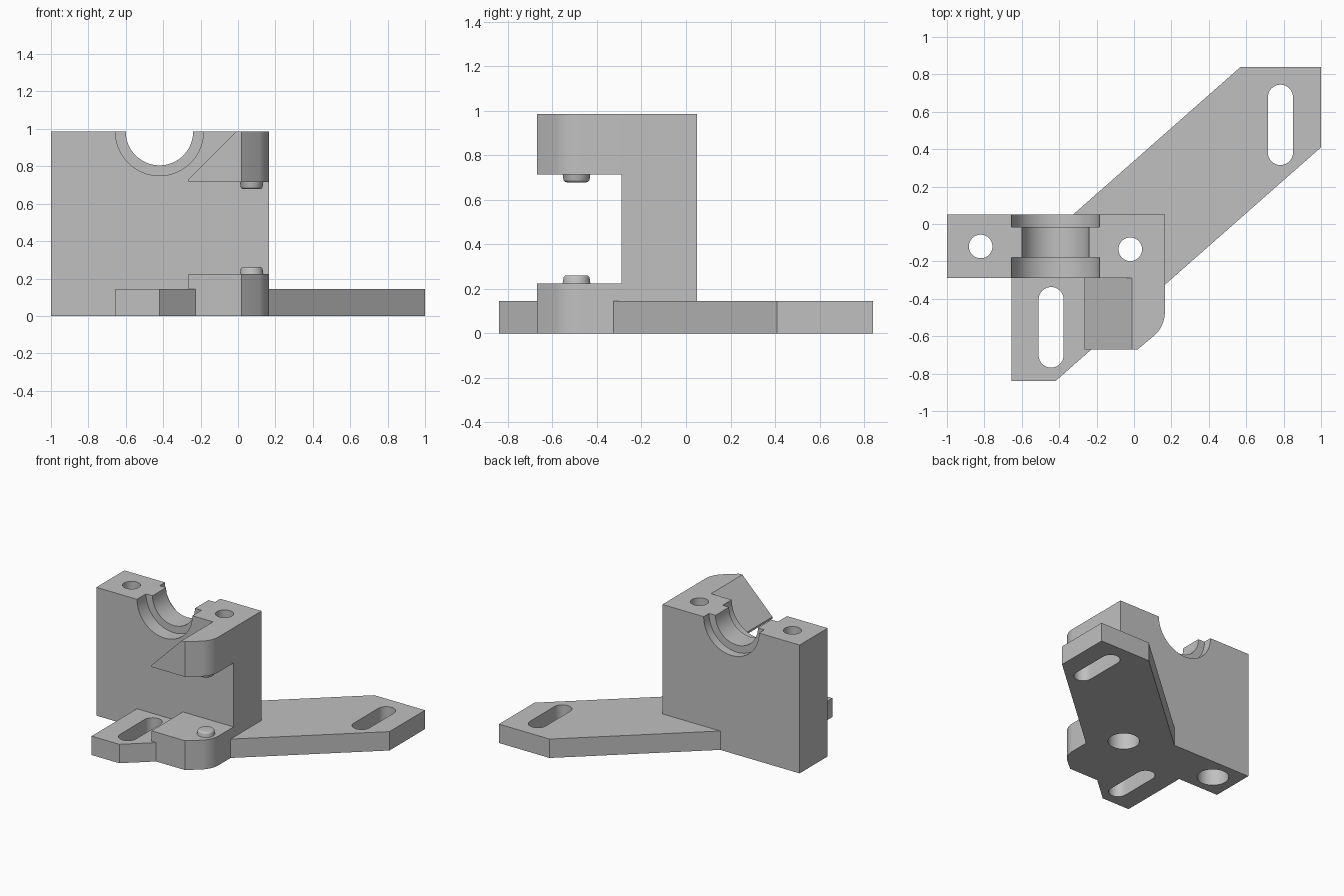
import bpy, bmesh, math
from mathutils import Matrix, Vector

cube = bpy.data.objects.get("Cube")
if cube:
    bpy.data.objects.remove(cube, do_unlink=True)

grey = bpy.data.materials.new("plain grey")
grey.use_nodes = True
grey.diffuse_color = (0.53, 0.53, 0.53, 1)
grey.node_tree.nodes["Principled BSDF"].inputs["Base Color"].default_value = (0.53, 0.53, 0.53, 1)


def add_object(name, bm):
    bmesh.ops.recalc_face_normals(bm, faces=bm.faces)
    mesh = bpy.data.meshes.new(name)
    bm.to_mesh(mesh)
    bm.free()
    mesh.materials.append(grey)
    obj = bpy.data.objects.new(name, mesh)
    bpy.context.collection.objects.link(obj)
    return obj


def prism(name, outline, low, high, axis="z"):
    """Extrude a closed outline along z (points are x, y) or y (points are x, z)."""
    def place(p, h):
        return (p[0], p[1], h) if axis == "z" else (p[0], h, p[1])
    bm = bmesh.new()
    face = bm.faces.new([bm.verts.new(place(p, low)) for p in outline])
    moved = bmesh.ops.extrude_face_region(bm, geom=[face])["geom"]
    shift = Vector((0, 0, high - low)) if axis == "z" else Vector((0, high - low, 0))
    bmesh.ops.translate(bm, vec=shift, verts=[g for g in moved if isinstance(g, bmesh.types.BMVert)])
    return add_object(name, bm)


def arc(cx, cy, r, start, end, steps):
    angles = [math.radians(start + (end - start) * i / steps) for i in range(steps + 1)]
    return [(cx + r * math.cos(a), cy + r * math.sin(a)) for a in angles]


def circle(cx, cy, r, steps=64):
    return arc(cx, cy, r, 0, 360, steps)[:-1]


def slot(cx, low, high, r):
    return arc(cx, high - r, r, 0, 180, 20) + arc(cx, low + r, r, 180, 360, 20)


def combine(target, operation, others):
    """Bake boolean operations into the target and drop the helper shapes."""
    for other in others:
        mod = target.modifiers.new("combine", "BOOLEAN")
        mod.operation = operation
        mod.solver = "EXACT"
        mod.object = other
        bpy.context.view_layer.update()
        graph = bpy.context.evaluated_depsgraph_get()
        baked = bpy.data.meshes.new_from_object(target.evaluated_get(graph))
        target.modifiers.clear()
        target.data = baked
        bpy.data.objects.remove(other, do_unlink=True)


TOP, FRONT, BACK = 0.985, -0.29, 0.05
SIDE, ARM_LEFT, ARM_FRONT = 0.165, -0.265, -0.67
ARM_LOW, ARM_HIGH = 0.225, 0.715

# Main upright block
body = prism("bearing_bracket", [(-1, FRONT), (SIDE, FRONT), (SIDE, BACK), (-1, BACK)], 0, TOP)

# Slanted mounting plate
plate = prism("mounting_plate", [(-0.655, -0.84), (-0.42, -0.84), (1, 0.41), (1, 0.84),
                                 (0.57, 0.84), (-0.655, -0.24)], 0, 0.145)

# Two arms with a rounded, chamfered corner
arm_plan = ([(ARM_LEFT, ARM_FRONT), (0.02, ARM_FRONT)] + arc(-0.005, -0.47, 0.17, -45, 0, 10)
            + [(SIDE, -0.2), (ARM_LEFT, -0.2)])
lower_arm = prism("lower_arm", arm_plan, 0, ARM_LOW)
upper_arm = prism("upper_arm", arm_plan, ARM_HIGH, TOP)

# Slope on the upper arm
slope = prism("slope_limit", [(ARM_LEFT - 0.1, 0.63), (0.4, 0.63), (0.4, 1.1), (0.105, 1.1)],
              -0.9, 0.1, "y")
combine(upper_arm, "INTERSECT", [slope])
combine(body, "UNION", [plate, lower_arm, upper_arm])

# Bearing seat with wider flange recesses at both ends
cutters = [prism("seat_cut", circle(-0.42, TOP, 0.18, 96), -0.35, 0.15, "y")]
for low, high in ((-0.285 - 0.03, -0.18), (-0.015, 0.1)):
    cutters.append(prism("flange_cut", circle(-0.42, TOP, 0.235, 96), low, high, "y"))

# Bolt holes, widened from below
for x, y in ((-0.82, -0.12), (-0.02, -0.135)):
    cutters.append(prism("bolt_cut", circle(x, y, 0.063), -0.1, 1.1))
    cutters.append(prism("counterbore_cut", circle(x, y, 0.11), -0.1, 0.3))

# Adjustment slots
cutters.append(prism("slot_cut", slot(0.783, 0.315, 0.745, 0.067), -0.1, 0.2))
cutters.append(prism("slot_cut", slot(-0.443, -0.768, -0.337, 0.067), -0.1, 0.2))
combine(body, "DIFFERENCE", cutters)

# Facing locating pins, mirrored across the gap
parts = [body]
for name, base, sign in (("lower_pin", ARM_LOW, 1), ("upper_pin", ARM_HIGH, -1)):
    bm = bmesh.new()
    bmesh.ops.create_cone(bm, cap_ends=True, segments=40, radius1=0.065, radius2=0.057, depth=0.055)
    rim = [e for e in bm.edges if all(v.co.z > 0 for v in e.verts)]
    bmesh.ops.bevel(bm, geom=rim, offset=0.012, segments=4, profile=0.5, affect="EDGES")
    bmesh.ops.transform(bm, verts=bm.verts, matrix=Matrix.Translation((0.073, -0.492, base + sign * 0.0085))
                        @ Matrix.Diagonal((1, 1, sign, 1)))
    parts.append(add_object(name, bm))

# Smooth the round faces and keep the edges crisp
bpy.ops.object.select_all(action="DESELECT")
for part in parts:
    part.select_set(True)
bpy.context.view_layer.objects.active = body
bpy.ops.object.shade_smooth_by_angle(angle=math.radians(30))
